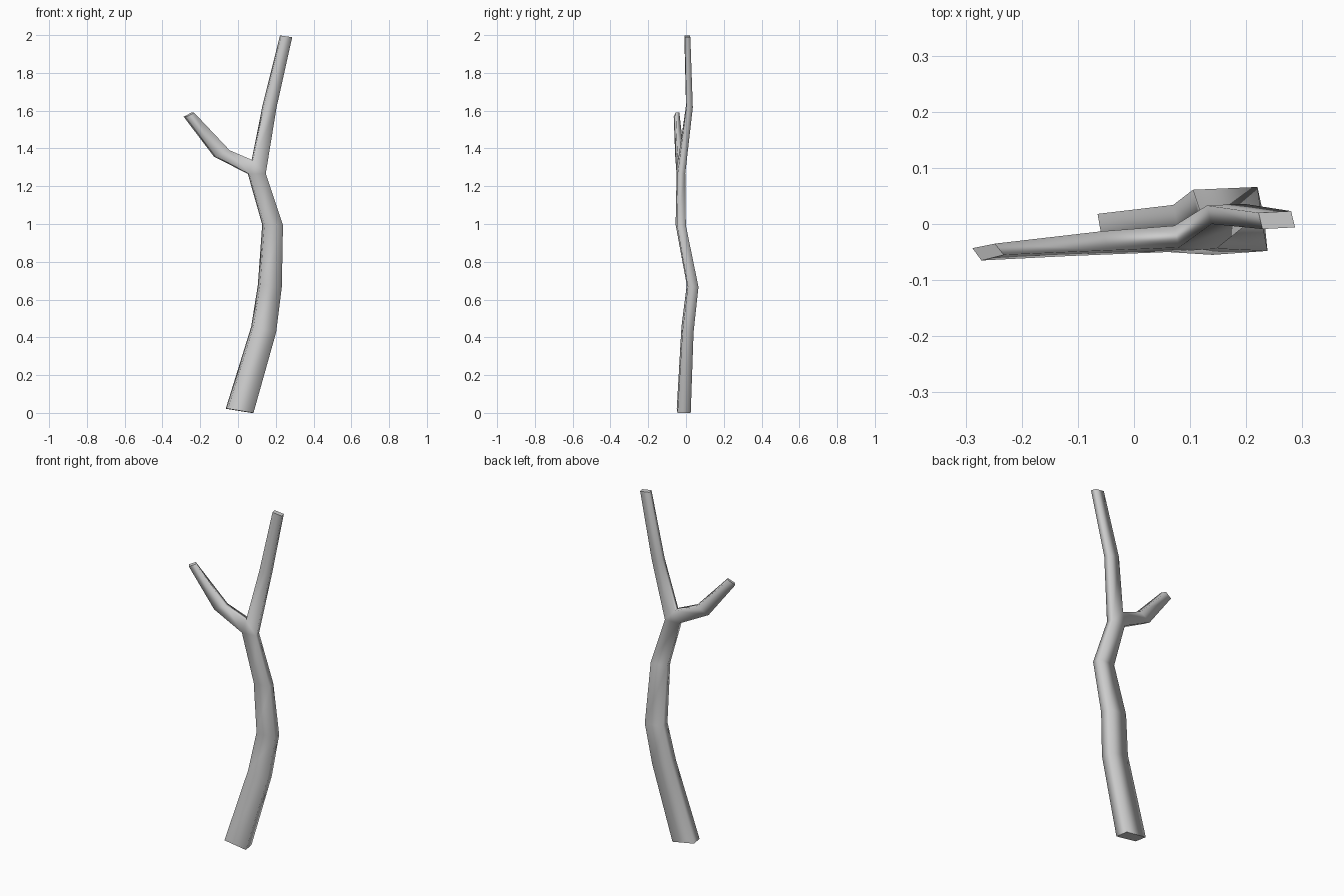
import bpy, bmesh

if "Cube" in bpy.data.objects:
    bpy.data.objects.remove(bpy.data.objects["Cube"])

bm = bmesh.new()


def edge(x, z, y_front, y_back, skew=0.0):
    """Front/back vertex pair; skew shifts the front vertex in x."""
    return bm.verts.new((x + skew, y_front, z)), bm.verts.new((x, y_back, z))


def ring(left, right):
    """Four-sided section from a left and a right front/back pair."""
    return [left[0], right[0], right[1], left[1]]


def bridge(a, b):
    for i in range(4):
        j = (i + 1) % 4
        bm.faces.new((a[i], a[j], b[j], b[i])).smooth = True


def tube(rings):
    for a, b in zip(rings, rings[1:]):
        bridge(a, b)


# Trunk sections, bottom to fork
trunk = [ring(edge(*l), edge(*r)) for l, r in (
    ((-0.065, 0.025, -0.049, 0.018, 0.012), (0.070, 0.003, -0.045, 0.025, 0.012)),
    ((0.070, 0.460, -0.024, 0.034, 0.012), (0.190, 0.430, -0.019, 0.040, 0.012)),
    ((0.105, 0.680, 0.004, 0.061, 0.012), (0.220, 0.670, 0.010, 0.066, 0.012)),
    ((0.128, 1.000, -0.055, -0.008, 0.012), (0.229, 0.997, -0.048, -0.001, 0.009)),
)]
fork_left = edge(0.052, 1.268, -0.050, -0.012, 0.008)
fork_right = edge(0.139, 1.270, -0.044, -0.004, 0.008)
crotch = edge(0.072, 1.340, -0.042, -0.003, 0.008)
trunk.append(ring(fork_left, fork_right))
tube(trunk)

# Fork side triangles
for i in range(2):
    bm.faces.new((fork_left[i], fork_right[i], crotch[i])).smooth = True

# Main upper stem
stem = [ring(crotch, fork_right),
        ring(edge(0.130, 1.632, 0.000, 0.033, 0.008), edge(0.196, 1.620, 0.002, 0.036, 0.008)),
        ring(edge(0.222, 2.000, -0.009, 0.020, 0.007), edge(0.280, 1.992, -0.006, 0.023, 0.007))]
tube(stem)

# Left side branch
branch = [ring(fork_left, crotch),
          ring(edge(-0.128, 1.360, -0.057, -0.025, 0.014), edge(-0.058, 1.393, -0.047, -0.013, 0.014)),
          ring(edge(-0.288, 1.571, -0.065, -0.043, 0.016), edge(-0.248, 1.592, -0.055, -0.035, 0.016))]
tube(branch)

# Flat end caps
for r in (trunk[0], stem[-1], branch[-1]):
    bm.faces.new(r)
    for i in range(4):
        bm.edges.get((r[i], r[(i + 1) % 4])).smooth = False

# Stand on the ground
low = min(v.co.z for v in bm.verts)
for v in bm.verts:
    v.co.z -= low
bmesh.ops.recalc_face_normals(bm, faces=bm.faces)
mesh = bpy.data.meshes.new("forked_branch")
bm.to_mesh(mesh)
bm.free()
bpy.context.collection.objects.link(bpy.data.objects.new("forked_branch", mesh))
